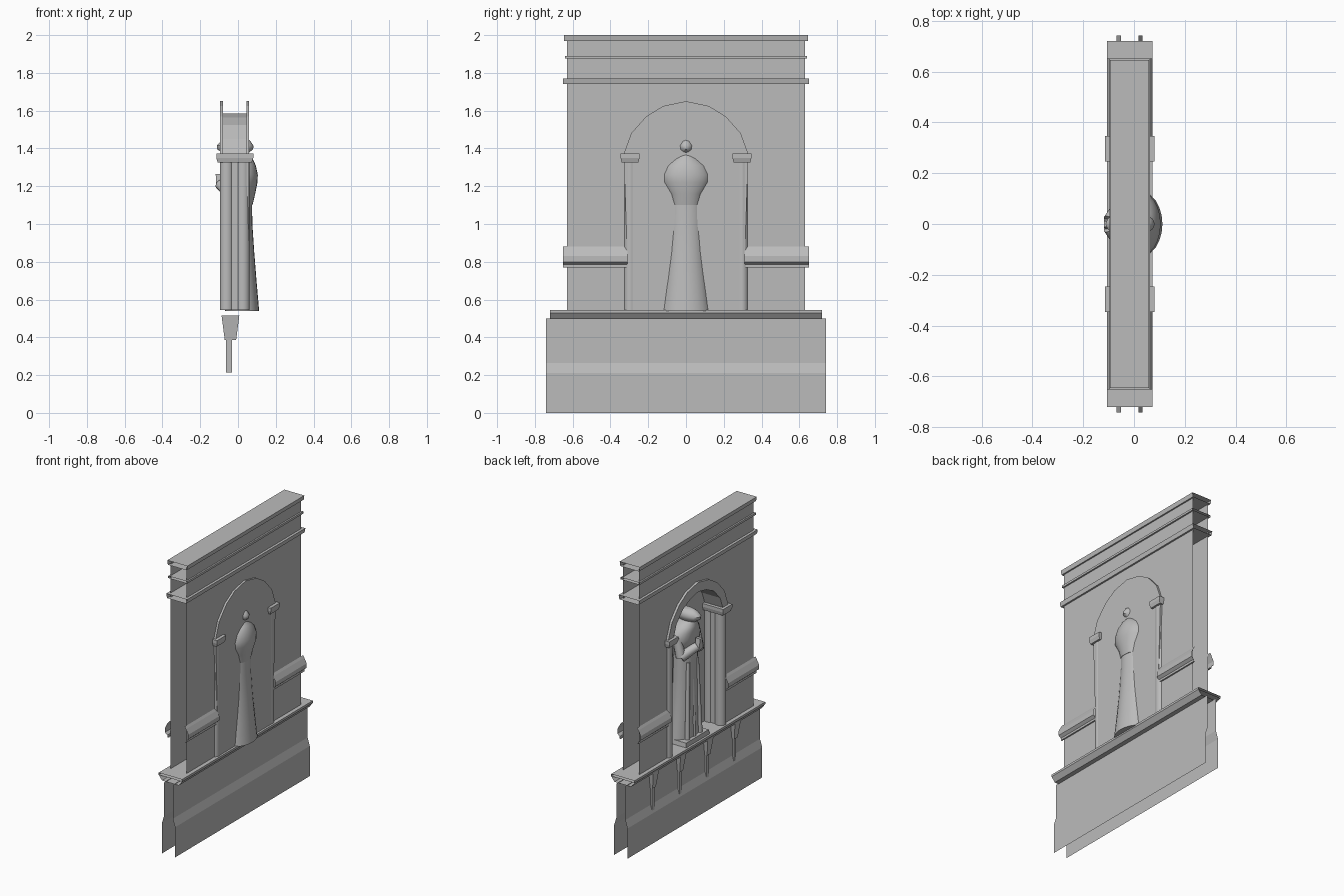
import bpy, bmesh, math
from mathutils import Vector

cube = bpy.data.objects.get("Cube")
if cube:
    bpy.data.objects.remove(cube, do_unlink=True)

stone = bpy.data.materials.new("grey_stone")
stone.use_nodes = True
grey = (0.5, 0.5, 0.5, 1)
stone.diffuse_color = grey
stone.node_tree.nodes["Principled BSDF"].inputs["Base Color"].default_value = grey

MID = -0.017      # centre plane of the thin wall
WALL = 0.062      # half thickness of the wall
FACE = 0.078      # half thickness at the raised arch


def finish(name, bm, smooth=False):
    bmesh.ops.recalc_face_normals(bm, faces=bm.faces)
    mesh = bpy.data.meshes.new(name)
    bm.to_mesh(mesh)
    bm.free()
    mesh.materials.append(stone)
    obj = bpy.data.objects.new(name, mesh)
    bpy.context.collection.objects.link(obj)
    if smooth:
        bpy.ops.object.select_all(action="DESELECT")
        obj.select_set(True)
        bpy.context.view_layer.objects.active = obj
        bpy.ops.object.shade_smooth_by_angle(angle=math.radians(40))
    return obj


def loft(name, rings, closed=True, caps=False, smooth=False):
    """Skin a list of point rings."""
    bm = bmesh.new()
    rows = [[bm.verts.new(p) for p in ring] for ring in rings]
    n = len(rows[0])
    for a, b in zip(rows, rows[1:]):
        for i in range(n if closed else n - 1):
            j = (i + 1) % n
            bm.faces.new((a[i], a[j], b[j], b[i]))
    if caps:
        bm.faces.new(rows[0])
        bm.faces.new(rows[-1])
    return finish(name, bm, smooth)


def strip(name, profile, y0, y1, closed=False):
    """Run an (x, z) profile along y, leaving the ends open."""
    return loft(name, [[(x, y, z) for x, z in profile] for y in (y0, y1)], closed)


def tube(name, top, bottom, half_top, half_bottom, half_len):
    strip(name, [(MID - half_top, top), (MID + half_top, top),
                 (MID + half_bottom, bottom), (MID - half_bottom, bottom)],
          -half_len, half_len, True)


def slab(name, outline, x0, x1):
    """Solid plate from a (y, z) outline."""
    return loft(name, [[(x, y, z) for y, z in outline] for x in (x0, x1)], caps=True)


def taper(name, centre, z0, z1, low, high):
    """Tapered block, low and high being half sizes in x and y."""
    rings = [[(centre[0] + sx * h[0], centre[1] + sy * h[1], z)
              for sx, sy in ((-1, -1), (1, -1), (1, 1), (-1, 1))]
             for z, h in ((z0, low), (z1, high))]
    return loft(name, rings, caps=True)


def ellipse(cx, cy, z, rx, ry, n=24):
    return [(cx + rx * math.cos(math.tau * i / n),
             cy + ry * math.sin(math.tau * i / n), z) for i in range(n)]


def mirrored(half):
    return half + [(-y, z) for y, z in reversed(half) if y]


# Pointed arch outlines, from one springing to the other
outer = mirrored([(-0.33, 1.37), (-0.29, 1.48), (-0.21, 1.57), (-0.12, 1.625), (0, 1.65)])
inner = mirrored([(-0.27, 1.37), (-0.24, 1.45), (-0.17, 1.525), (-0.09, 1.565), (0, 1.585)])

# Plinth skirts, stepped out towards the ground
for side, name in ((1, "left"), (-1, "right")):
    strip(name + "_plinth_skirt",
          [(MID + side * x, z) for x, z in ((0.051, 0), (0.051, 0.21), (0.034, 0.265), (0.034, 0.5))],
          -0.742, 0.742)

# Ledge on the plinth
tube("ledge_lip", 0.545, 0.53, 0.09, 0.09, 0.72)
tube("ledge_underside", 0.53, 0.497, 0.09, 0.065, 0.72)

# Wall sheets: one plain, one with the niche opening
strip("plain_wall", [(MID + WALL, 0.545), (MID + WALL, 1.98)], -0.63, 0.63)
bm = bmesh.new()
outline = [(-0.63, 0.545), (-0.27, 0.545)] + inner + [(0.27, 0.545), (0.63, 0.545), (0.63, 1.98), (-0.63, 1.98)]
bm.faces.new([bm.verts.new((MID - WALL, y, z)) for y, z in outline])
finish("niche_wall", bm)

# Cornice bands
tube("top_cornice", 2.0, 1.97, 0.077, 0.072, 0.645)
tube("middle_cornice", 1.89, 1.875, 0.073, 0.073, 0.64)
tube("lower_cornice", 1.77, 1.74, 0.08, 0.074, 0.652)

# Waist-height rails on each wall, stopping at the columns
rail = [(0.062, 0.88), (0.072, 0.865), (0.09, 0.83), (0.09, 0.80), (0.072, 0.785), (0.072, 0.77), (0.062, 0.77)]
for side in (-1, 1):
    for end in (-1, 1):
        strip("rail", [(MID + side * x, z) for x, z in rail], end * 0.31, end * 0.652)

# Arch: ring on the niche side, filled panel on the other, curved soffit between
slab("arch_panel", [(-0.3, 0.545)] + outer + [(0.3, 0.545)], MID + WALL, MID + FACE - 0.002)
ring_x = (MID - FACE, MID - WALL)
loft("arch_ring", [[(x, y, z) for x, (y, z) in
                    ((ring_x[0], o), (ring_x[1], o), (ring_x[1], i), (ring_x[0], i))]
                   for o, i in zip(outer, inner)], caps=True)
loft("niche_soffit", [[(x, y, z) for y, z in inner] for x in (MID - FACE, MID + WALL)], closed=False)

# Paired columns with capitals
for side in (-1, 1):
    y = side * 0.296
    for dx in (-0.043, 0.043):
        loft("column", [ellipse(MID + dx, y, z, 0.036, 0.034) for z in (0.545, 1.335)], smooth=True)
    taper("column_core", (MID, y), 0.545, 1.335, (0.05, 0.024), (0.05, 0.024))
    taper("capital_neck", (MID, y), 1.325, 1.35, (0.09, 0.044), (0.098, 0.05))
    taper("capital_top", (MID, y), 1.35, 1.372, (0.098, 0.05), (0.098, 0.05))

# Corbels under the niche side of the ledge
for y in (-0.45, -0.15, 0.15, 0.45):
    taper("corbel", (-0.04, y), 0.385, 0.515, (0.03, 0.018), (0.047, 0.034))
    taper("corbel_stem", (-0.047, y), 0.215, 0.385, (0.016, 0.013), (0.016, 0.013))

# Statue facing -x: plinth, robe, cape, hood, arms
taper("statue_plinth", (-0.02, 0), 0.545, 0.575, (0.072, 0.13), (0.068, 0.125))
robe = [(0.54, 0.022, 0.09, 0.13), (0.7, 0.016, 0.082, 0.112), (0.85, 0.01, 0.076, 0.1),
        (1.0, 0.006, 0.07, 0.094), (1.15, 0.004, 0.07, 0.092)]
loft("robe", [ellipse(cx, 0, z, rx, ry) for z, cx, rx, ry in robe], caps=True, smooth=True)
cape = [(1.1, 0.03, 0.047, 0.075), (1.16, 0.025, 0.066, 0.09), (1.22, 0.02, 0.083, 0.128), (1.26, 0.016, 0.089, 0.132),
        (1.31, 0.01, 0.084, 0.115), (1.345, 0, 0.078, 0.078), (1.375, -0.01, 0.06, 0.04)]
loft("cape", [ellipse(cx, 0, z, rx, ry) for z, cx, rx, ry in cape], caps=True, smooth=True)
hood = [(1.37, -0.012, 0.06, 0.03), (1.395, -0.015, 0.095, 0.047), (1.415, -0.015, 0.097, 0.05),
        (1.435, -0.012, 0.08, 0.042), (1.453, -0.005, 0.055, 0.02)]
loft("hood", [ellipse(cx, 0, z, rx, ry, 16) for z, cx, rx, ry in hood], caps=True, smooth=True)


def limb(name, a, b, r0, r1):
    a, b = Vector(a), Vector(b)
    turn = (b - a).to_track_quat("Z", "Y")
    rings = [[p + turn @ Vector(q) for q in ellipse(0, 0, 0, r, r, 12)] for p, r in ((a, r0), (b, r1))]
    loft(name, rings, caps=True, smooth=True)


for side in (-1, 1):
    limb("upper_arm", (0, side * 0.1, 1.28), (-0.03, side * 0.1, 1.15), 0.03, 0.032)
    limb("sleeve", (-0.03, side * 0.1, 1.15), (-0.095, side * 0.012, 1.21), 0.034, 0.028)
taper("clasped_hands", (-0.1, 0), 1.19, 1.265, (0.016, 0.022), (0.018, 0.012))

# Robe folds below the sleeves
for y in (-0.05, 0, 0.05):
    limb("robe_fold", (-0.05, y, 1.1), (-0.06, y * 1.4, 0.56), 0.012, 0.016)
